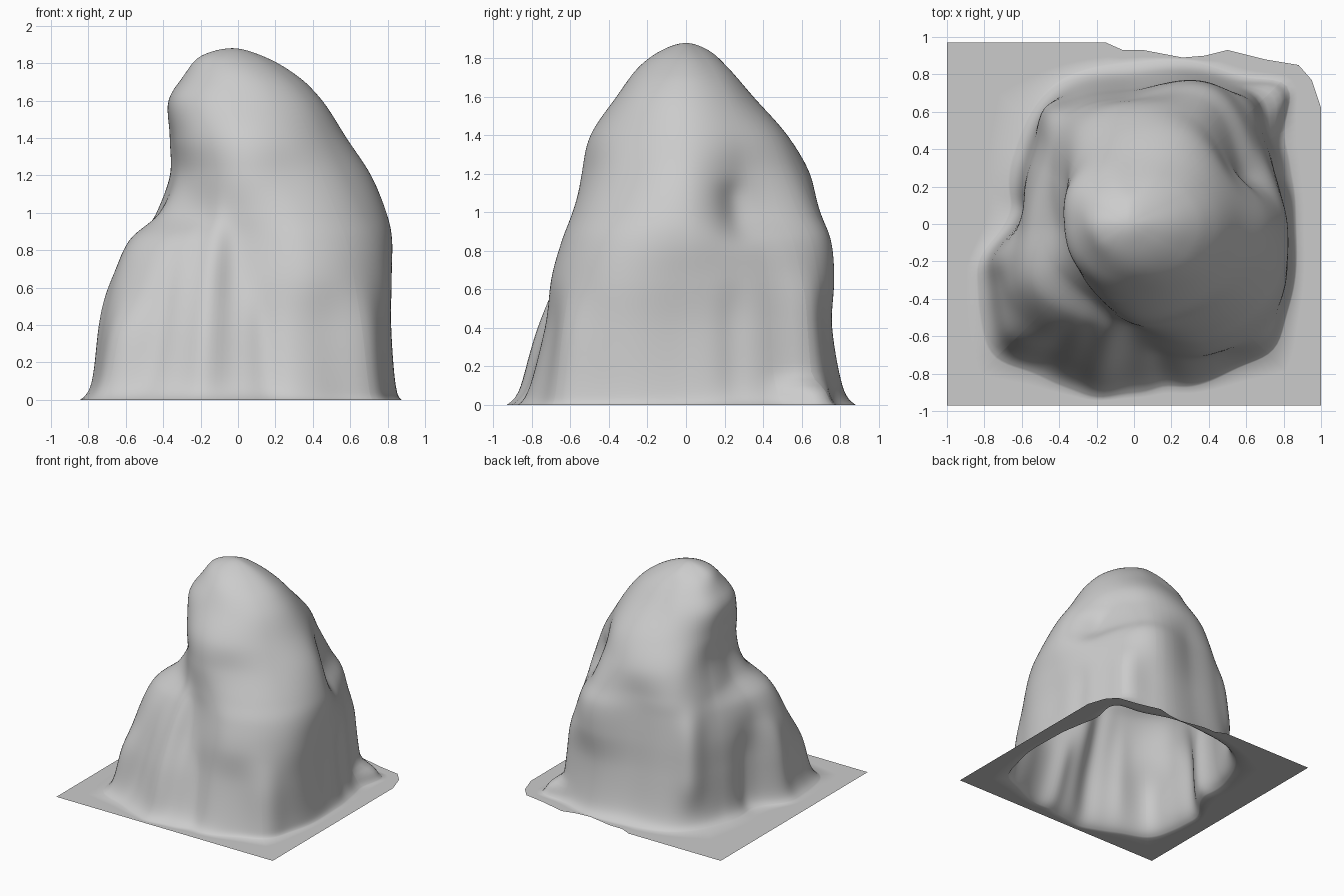
import bpy, bmesh, math

if "Cube" in bpy.data.objects:
    bpy.data.objects.remove(bpy.data.objects["Cube"])

# Rock contours: height, then the radius every 30 degrees counter-clockwise from +x
LEVELS = [
    (0.00, (.87, .92, .95, .87, .86, .75, .70, .95, .96, .91, .94, .94)),
    (0.10, (.83, .86, .89, .79, .80, .68, .64, .87, .88, .82, .89, .91)),
    (0.40, (.80, .83, .84, .73, .75, .65, .62, .81, .79, .72, .82, .89)),
    (0.65, (.81, .81, .86, .71, .72, .63, .61, .74, .70, .62, .80, .88)),
    (0.85, (.82, .76, .84, .69, .69, .58, .56, .64, .59, .56, .74, .84)),
    (1.00, (.79, .66, .76, .67, .66, .50, .42, .46, .46, .54, .67, .77)),
    (1.20, (.71, .60, .66, .64, .59, .42, .35, .36, .42, .53, .58, .66)),
    (1.40, (.58, .55, .56, .52, .48, .41, .355, .37, .42, .49, .52, .55)),
    (1.60, (.45, .42, .38, .35, .37, .39, .37, .37, .36, .36, .39, .43)),
    (1.75, (.30, .27, .24, .22, .24, .27, .27, .26, .25, .25, .26, .28)),
    (1.84, (.15, .13, .12, .12, .12, .14, .17, .16, .14, .13, .13, .14)),
    (1.88, (0,) * 12),
]
# Vertical folds: angle, width, centre height, half height, depth
FOLDS = [
    (258, 7, 0.45, 0.50, .05), (281, 6, 0.20, 0.35, -.03),
    (223, 9, 0.15, 0.35, .06), (318, 9, 0.15, 0.40, .06),
    (193, 8, 0.25, 0.40, .06), (172, 7, 0.20, 0.40, -.02),
    (46, 9, 0.25, 0.40, .07), (18, 6, 0.30, 0.30, -.02),
    (41, 7, 0.00, 0.12, .12), (22, 8, 1.00, 0.15, -.03),
    (128, 8, 0.55, 0.35, .05), (238, 6, 0.40, 0.35, -.02),
]
# Outline of the flat sheet with its chipped back right corner
SHEET = [(1, -.97), (1, .62), (.95, .77), (.88, .85), (.70, .88), (.50, .93),
         (.38, .90), (.26, .89), (.05, .93), (-.06, .93), (-.15, .97),
         (-1, .97), (-1, -.97)]
STEPS = 7


def spline(a, b, c, d, t):
    return b + .5 * t * (c - a + t * (2*a - 5*b + 4*c - d + t * (3*(b - c) + d - a)))


def contour(radii, deg):
    i, t = divmod(deg / 30, 1)
    i = int(i)
    return spline(*(radii[(i + k) % 12] for k in (-1, 0, 1, 2)), t)


def fold(deg, z):
    total = 0
    for a, w, zc, zh, depth in FOLDS:
        d = (deg - a + 180) % 360 - 180
        total += depth * math.exp(-(d / w)**2 - ((z - zc) / zh)**4)
    return total


def sheet_radius(deg):
    cx, cy = math.cos(math.radians(deg)), math.sin(math.radians(deg))
    best = 9
    for (x1, y1), (x2, y2) in zip(SHEET, SHEET[1:] + SHEET[:1]):
        ex, ey = x2 - x1, y2 - y1
        den = cx * ey - cy * ex
        if abs(den) < 1e-9:
            continue
        r = (x1 * ey - y1 * ex) / den
        s = (x1 * cy - y1 * cx) / den
        if r > 0 and -1e-6 <= s <= 1 + 1e-6:
            best = min(best, r)
    return best


corners = [math.degrees(math.atan2(y, x)) % 360 for x, y in SHEET]
angles = sorted([i * 2 + .01 for i in range(180)] + corners)

# One profile per angle, from the sheet edge inward and up to the summit
columns = []
for deg in angles:
    edge = sheet_radius(deg)
    ring = [(z, contour(radii, deg)) for z, radii in LEVELS]
    pts = [(0, ring[0][1] + .08)] + ring + [(ring[-2][0], -ring[-2][1])]
    prof = []
    for i in range(1, len(pts) - 2):
        for k in range(STEPS):
            z, r = (spline(*(pts[i + j][n] for j in (-1, 0, 1, 2)), k / STEPS) for n in (0, 1))
            prof.append((z, min(r + fold(deg, z), edge - .01 + .005 * z)))
    foot = prof[0][1]
    flat = [(0, edge + (foot - edge) * k / 3) for k in range(3)]
    columns.append(flat + prof)

# Rock and sheet as one open surface
bm = bmesh.new()
grid = []
for deg, col in zip(angles, columns):
    c, s = math.cos(math.radians(deg)), math.sin(math.radians(deg))
    grid.append([bm.verts.new((r * c - .03 * max(0, (z - 1.7) / .18), r * s, max(z, 0)))
                 for z, r in col])
# The last ring closes on the summit
summit = bm.verts.new((-.03, 0, 1.88))
for a, b in zip(grid, grid[1:] + grid[:1]):
    for j in range(len(a) - 1):
        bm.faces.new((a[j], b[j], b[j + 1], a[j + 1]))
    bm.faces.new((a[-1], b[-1], summit))
mesh = bpy.data.meshes.new("rock_on_sheet")
bm.to_mesh(mesh)
bm.free()
for p in mesh.polygons:
    p.use_smooth = True
rock = bpy.data.objects.new("rock_on_sheet", mesh)
bpy.context.collection.objects.link(rock)
